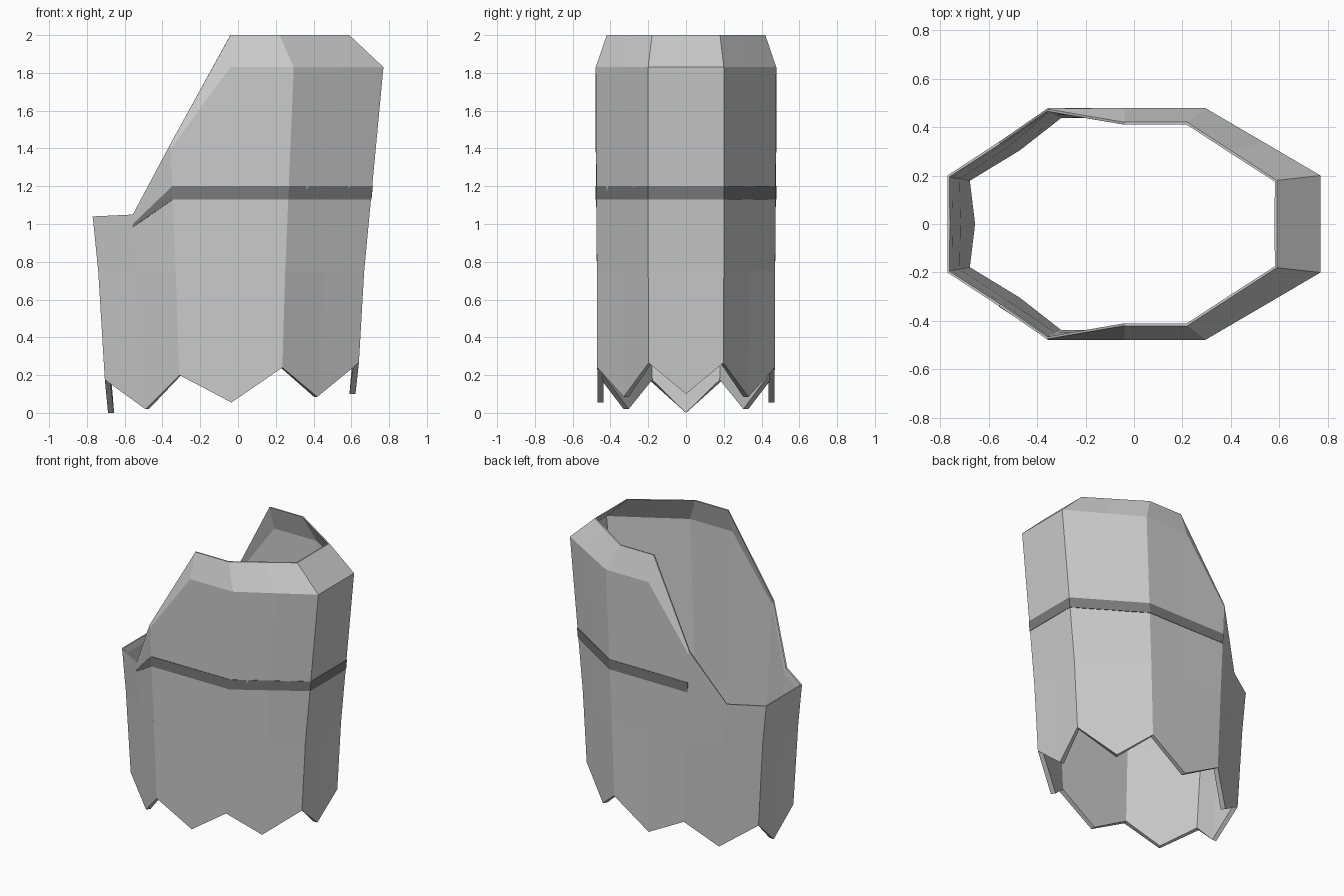
import bpy
from mathutils import Vector

if "Cube" in bpy.data.objects:
    bpy.data.objects.remove(bpy.data.objects["Cube"])

# Half of the shell (+y side), right to left: corner and mid-facet columns.
# Each column: tooth edge, lower wall, shoulder, rim.
HALF = [
    [(.622, 0, .10), (.668, 0, .75), (.77, 0, 1.83), (.59, 0, 2)],
    [(.64, .198, .265), (.668, .2, .75), (.77, .2, 1.83), (.59, .18, 2)],
    [(.42, .33, .085), (.459, .336, .75), (.533, .339, 1.83), (.405, .3, 2)],
    [(.235, .47, .24), (.25, .472, .75), (.295, .478, 1.83), (.22, .42, 2)],
    [(-.035, .468, .055), (-.04, .472, .75), (-.04, .478, 1.83), (-.04, .42, 2)],
    [(-.31, .468, .2), (-.33, .472, .75), (-.355, .478, 1.40), (-.36, .475, 1.42)],
    [(-.49, .33, .02), (-.535, .336, .75), (-.555, .339, 1.0), (-.557, .339, 1.05)],
    [(-.705, .195, .175), (-.74, .2, .75), (-.765, .2, 1.0), (-.77, .2, 1.04)],
    [(-.688, 0, 0), (-.74, 0, .75), (-.765, 0, 1.0), (-.77, 0, 1.04)],
]
WALL = [.032, .024, .016, .01]          # wall thickness per row

cols = [[Vector(p) for p in c] for c in HALF]
cols += [[Vector((p.x, -p.y, p.z)) for p in c] for c in cols[7:0:-1]]
N, R = len(cols), 4


def outward(i, r):
    t = cols[(i + 1) % N][r] - cols[i - 1][r]
    return Vector((t.y, -t.x, 0)).normalized()


def make(name, verts, faces):
    me = bpy.data.meshes.new(name)
    me.from_pydata(verts, [], faces)
    me.update()
    ob = bpy.data.objects.new(name, me)
    bpy.context.collection.objects.link(ob)
    return ob


# Toothed octagonal shell: outer skin, inner skin and the two rims
outer = [cols[i][r] for i in range(N) for r in range(R)]
inner = [cols[i][r] - outward(i, r) * WALL[r] for i in range(N) for r in range(R)]
M = N * R
faces = []
for i in range(N):
    a, b = i * R, (i + 1) % N * R
    for r in range(R - 1):
        faces.append((a + r, b + r, b + r + 1, a + r + 1))
        faces.append((M + a + r + 1, M + b + r + 1, M + b + r, M + a + r))
    faces.append((b, a, M + a, M + b))
    faces.append((a + R - 1, b + R - 1, M + b + R - 1, M + a + R - 1))
make("shell", outer + inner, faces)


# Dark band around the wall, dipping at its front-left end
def on_wall(i, z):
    lo, hi = cols[i][1], cols[i][2]
    return lo.lerp(hi, (z - lo.z) / (hi.z - lo.z)) + outward(i, 1) * .003


verts = []
for k in range(-6, 6):
    low, high = (.985, 1.0) if k == -6 else (1.13, 1.2)
    verts += [on_wall(k % N, low), on_wall(k % N, high)]
band = make("band", verts, [(j, j + 2, j + 3, j + 1) for j in range(0, len(verts) - 2, 2)])
solid = band.modifiers.new("thickness", 'SOLIDIFY')
solid.thickness = .005
solid.offset = -1
dark = bpy.data.materials.new("dark_grey")
dark.diffuse_color = (.2, .2, .2, 1)
dark.use_nodes = True
dark.node_tree.nodes["Principled BSDF"].inputs["Base Color"].default_value = dark.diffuse_color
band.data.materials.append(dark)
